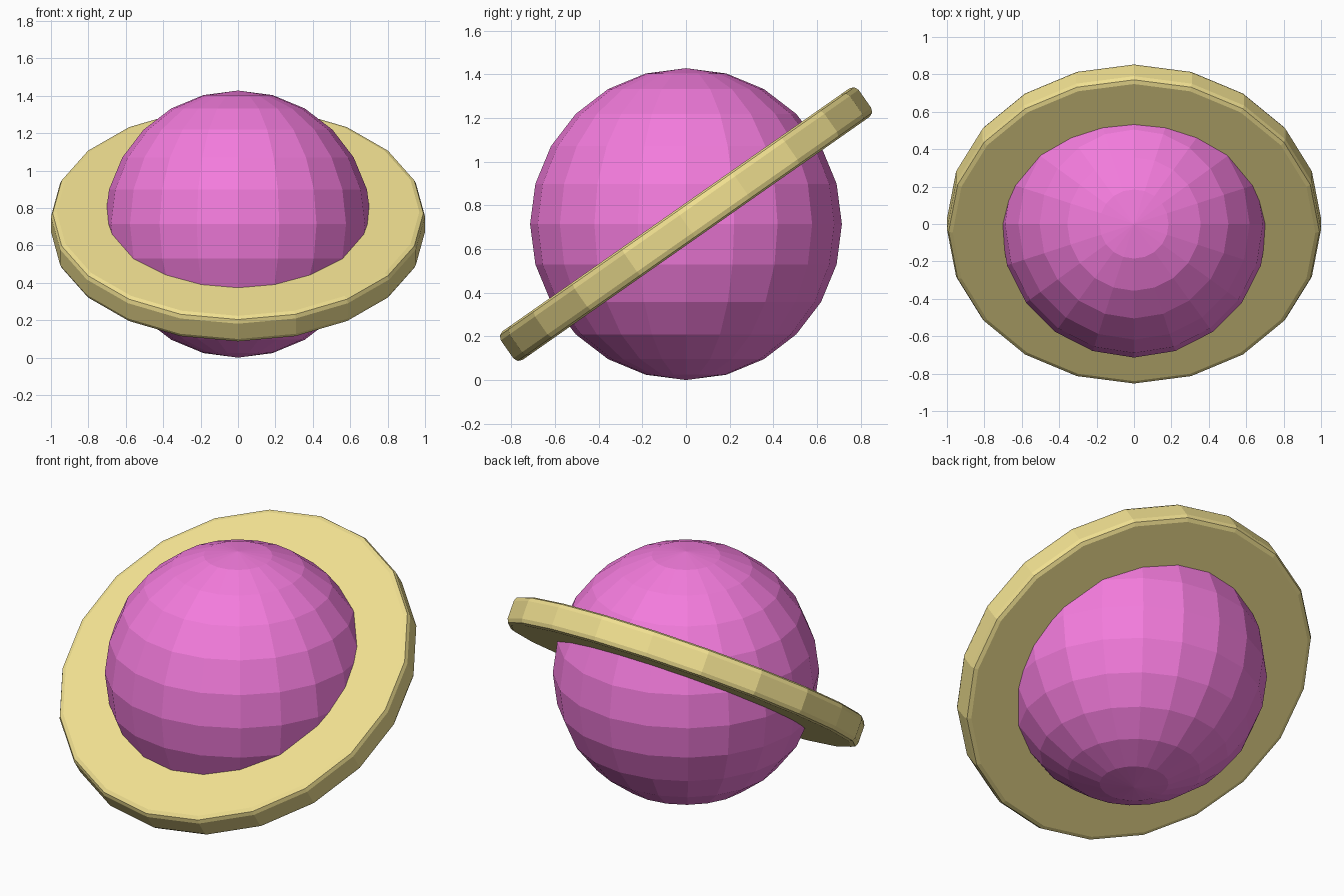
import bpy, math

if "Cube" in bpy.data.objects:
    bpy.data.objects.remove(bpy.data.objects["Cube"])

R = 0.714  # globe radius, also its centre height


def paint(obj, name, rgb):
    mat = bpy.data.materials.new(name)
    mat.diffuse_color = (*rgb, 1)
    mat.use_nodes = True
    mat.node_tree.nodes["Principled BSDF"].inputs["Base Color"].default_value = mat.diffuse_color
    obj.data.materials.append(mat)


# Globe: flat-shaded ball resting on the ground
bpy.ops.mesh.primitive_uv_sphere_add(segments=20, ring_count=12, radius=R, location=(0, 0, R))
globe = bpy.context.object
globe.name = "globe"
paint(globe, "globe_pink", (0.90, 0.20, 0.72))

# Ring: tilted thick disc through the globe, rounded on its outer edges
bpy.ops.mesh.primitive_cylinder_add(vertices=20, radius=1.0, depth=0.16, location=(0, 0, R),
                                    rotation=(math.radians(35), 0, math.radians(0)))
ring = bpy.context.object
ring.name = "ring"
# turn the outline so a corner sits on the x axis (20 sides: multiples of 18 degrees)
bevel = ring.modifiers.new("rounded_rim", "BEVEL")
bevel.width = 0.03
bevel.segments = 2
bevel.limit_method = 'ANGLE'
bevel.angle_limit = math.radians(40)
paint(ring, "ring_yellow", (0.87, 0.74, 0.28))
